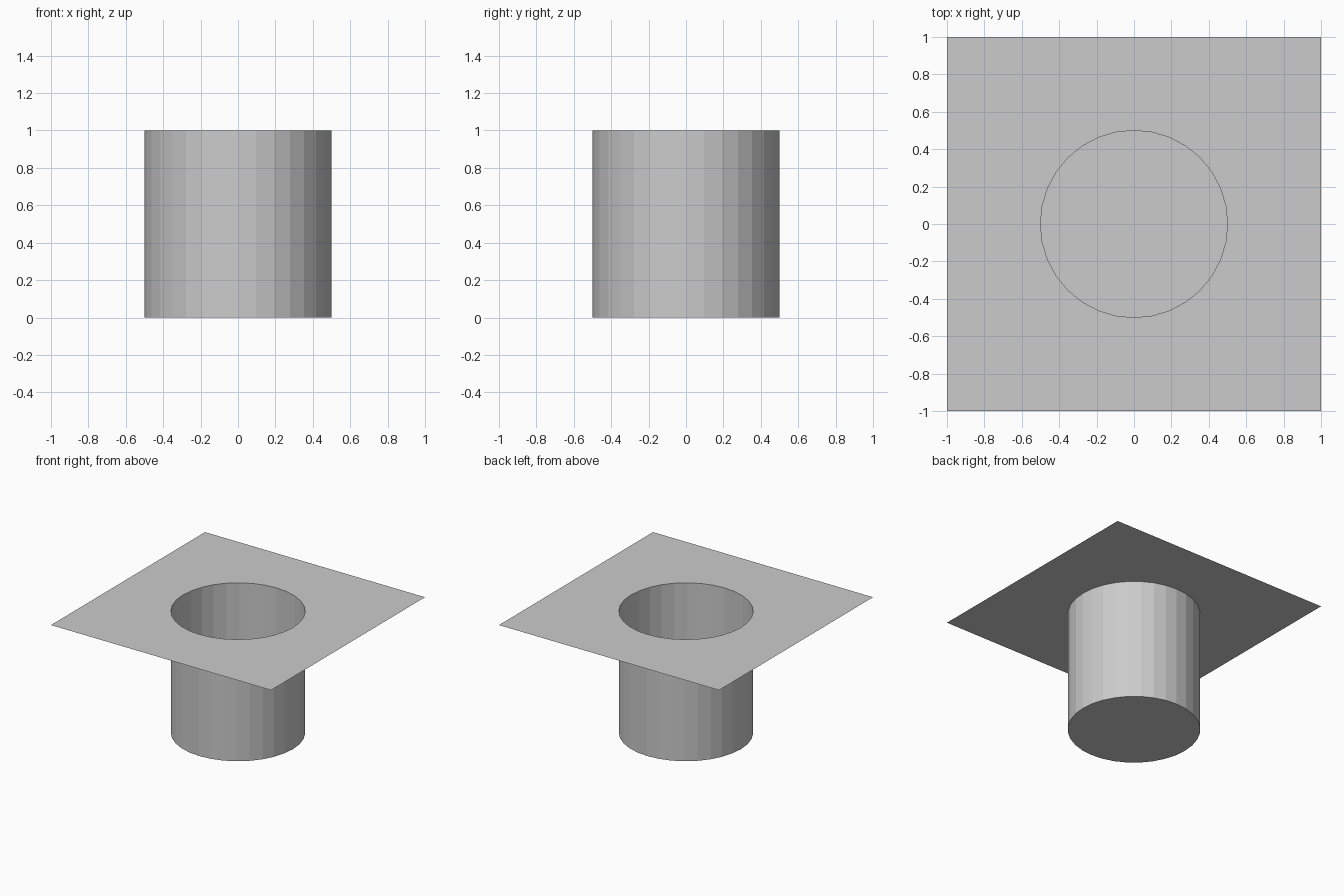
import bpy, bmesh
from math import cos, sin, pi

if "Cube" in bpy.data.objects:
    bpy.data.objects.remove(bpy.data.objects["Cube"])

SIDES, RADIUS, HEIGHT, HALF = 32, 0.5, 1.0, 1.0

bm = bmesh.new()


def ring(z):
    return [bm.verts.new((RADIUS * cos(2 * pi * i / SIDES),
                          RADIUS * sin(2 * pi * i / SIDES), z))
            for i in range(SIDES)]


bottom, rim = ring(0), ring(HEIGHT)

# Round well: closed floor and faceted wall, facing inward
bm.faces.new(bottom)
for i in range(SIDES):
    j = (i + 1) % SIDES
    bm.faces.new((bottom[j], bottom[i], rim[i], rim[j]))

# Square flange around the open rim, one panel per side
corners = [bm.verts.new((HALF * x, HALF * y, HEIGHT))
           for x, y in ((1, 1), (-1, 1), (-1, -1), (1, -1))]
quarter = SIDES // 4
for k in range(4):
    start = SIDES // 8 + k * quarter
    arc = [rim[(start + n) % SIDES] for n in range(quarter + 1)]
    bm.faces.new([corners[k], corners[(k + 1) % 4]] + arc[::-1])

mesh = bpy.data.meshes.new("flanged_well")
bm.to_mesh(mesh)
bm.free()
well = bpy.data.objects.new("flanged_well", mesh)
bpy.context.collection.objects.link(well)
